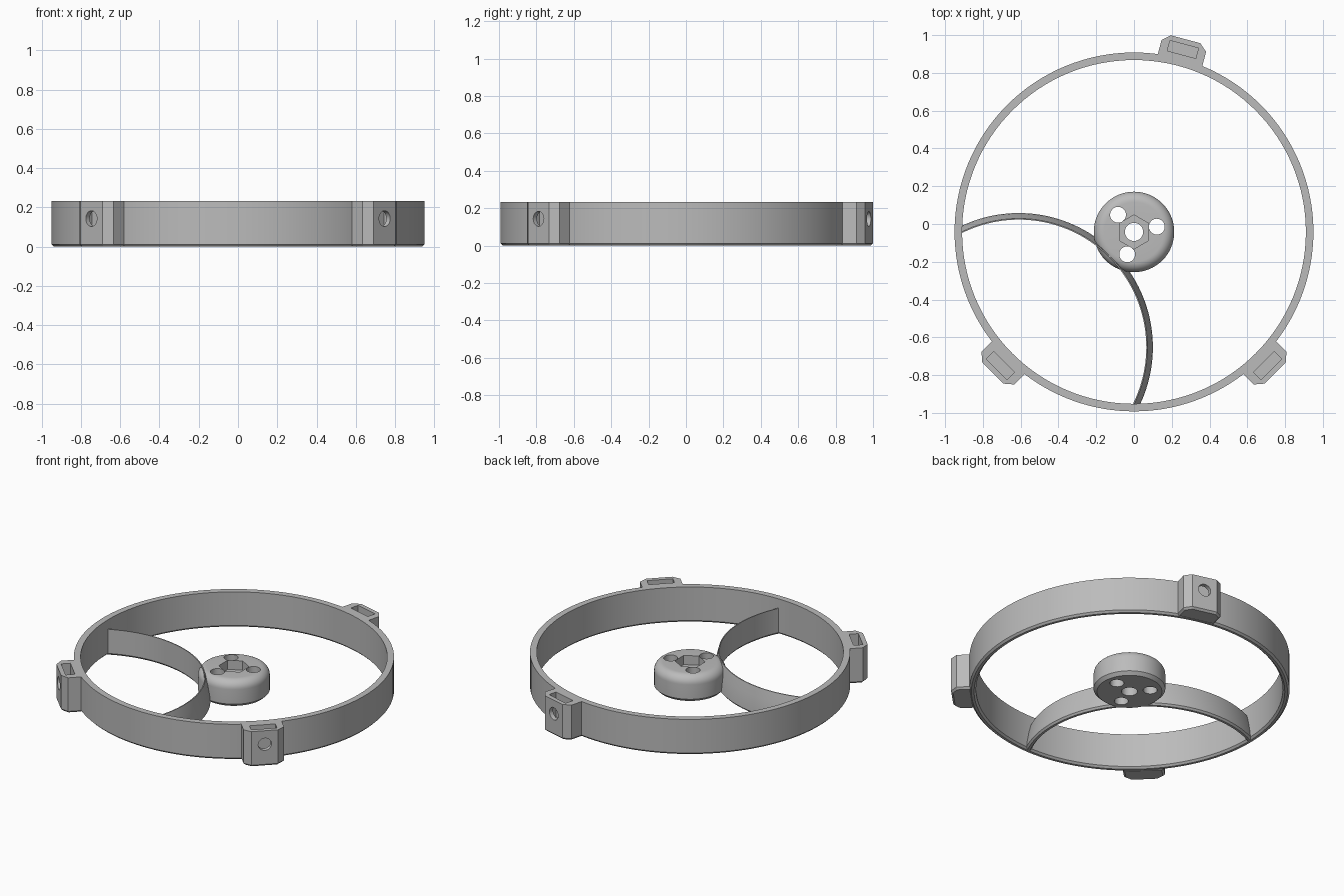
import bpy, bmesh
from math import sin, cos, pi, radians
from mathutils import Matrix, Vector

if "Cube" in bpy.data.objects:
    bpy.data.objects.remove(bpy.data.objects["Cube"])

grey = bpy.data.materials.new("plain_grey")
grey.use_nodes = True
grey.diffuse_color = (0.5, 0.5, 0.5, 1)
grey.node_tree.nodes["Principled BSDF"].inputs["Base Color"].default_value = (0.5, 0.5, 0.5, 1)

CENTRE = Vector((0, -0.042, 0))
HEIGHT = 0.232


def make_object(name, bm, matrix=Matrix()):
    bmesh.ops.recalc_face_normals(bm, faces=bm.faces)
    mesh = bpy.data.meshes.new(name)
    bm.to_mesh(mesh)
    bm.free()
    mesh.transform(matrix)
    mesh.materials.append(grey)
    obj = bpy.data.objects.new(name, mesh)
    bpy.context.collection.objects.link(obj)
    return obj


def sweep(name, profile, start, end, steps, matrix):
    """Turn a closed (radius, z) profile about the z axis."""
    bm = bmesh.new()
    full = abs(end - start - 2 * pi) < 1e-6
    rows = []
    for i in range(steps if full else steps + 1):
        a = start + (end - start) * i / steps
        rows.append([bm.verts.new((r * cos(a), r * sin(a), z)) for r, z in profile])
    n = len(profile)
    for i in range(steps):
        a, b = rows[i], rows[(i + 1) % len(rows)]
        for j in range(n):
            k = (j + 1) % n
            bm.faces.new((a[j], b[j], b[k], a[k]))
    if not full:
        bm.faces.new(rows[0])
        bm.faces.new(rows[-1])
    return make_object(name, bm, matrix)


def prism(name, outline, z0, z1, matrix, chamfer=0):
    bm = bmesh.new()
    base = bm.faces.new([bm.verts.new((x, y, z0)) for x, y in outline])
    top = bmesh.ops.extrude_face_region(bm, geom=[base])["geom"]
    verts = [v for v in top if isinstance(v, bmesh.types.BMVert)]
    bmesh.ops.translate(bm, vec=(0, 0, z1 - z0), verts=verts)
    if chamfer:
        edges = [e for e in bm.edges if all(v.co.z < z0 + 1e-5 for v in e.verts)]
        bmesh.ops.bevel(bm, geom=edges, offset=chamfer, segments=1, affect='EDGES')
    return make_object(name, bm, matrix)


def circle(radius, sides, phase=0):
    return [(radius * cos(phase + 2 * pi * i / sides), radius * sin(phase + 2 * pi * i / sides))
            for i in range(sides)]


def carve(obj, cutters):
    for c in cutters:
        mod = obj.modifiers.new("cut", 'BOOLEAN')
        mod.operation = 'DIFFERENCE'
        mod.solver = 'EXACT'
        mod.object = c
    graph = bpy.context.evaluated_depsgraph_get()
    mesh = bpy.data.meshes.new_from_object(obj.evaluated_get(graph))
    obj.modifiers.clear()
    obj.data = mesh
    for c in cutters:
        bpy.data.objects.remove(c)


def smooth(obj):
    bpy.ops.object.select_all(action='DESELECT')
    obj.select_set(True)
    bpy.context.view_layer.objects.active = obj
    bpy.ops.object.shade_smooth_by_angle(angle=radians(28))


at_centre = Matrix.Translation(CENTRE)

# Outer ring with a small chamfer along the bottom
c = 0.012
ring = sweep("outer_ring", [(0.91 + c, 0), (0.95 - c, 0), (0.95, c), (0.95, HEIGHT),
                            (0.91, HEIGHT), (0.91, c)], 0, 2 * pi, 128, at_centre)
smooth(ring)

# Curved spoke, tapering towards its top edge
spoke = sweep("curved_spoke", [(0.675, c), (0.685, 0), (0.70, 0), (0.71, c), (0.706, 0.05),
                               (0.695, 0.11), (0.681, 0.17), (0.675, 0.17)],
              radians(-27.6), radians(117.6), 64,
              Matrix.Translation(CENTRE + Vector((-0.61, -0.61, 0))))
smooth(spoke)

# Hub with a rounded top edge, nut pocket and through holes
top, fillet, hub_r = 0.17, 0.055, 0.213
rounded = [(hub_r - fillet + fillet * cos(a), top - fillet + fillet * sin(a))
           for a in [pi / 2 * i / 8 for i in range(9)]]
outline = [(hub_r - 0.02, 0), (hub_r, 0.02)] + rounded
hub = sweep("hub", [(0.048, 0)] + outline + [(0.048, top)], 0, 2 * pi, 64, at_centre)
cutters = [prism("nut_pocket_cutter", circle(0.09, 6, pi / 2), 0.11, 0.3, at_centre)]
for angle in (13, 133, 253):
    place = at_centre @ Matrix.Rotation(radians(angle), 4, 'Z') @ Matrix.Translation((0.124, 0, 0))
    cutters.append(prism("hub_hole_cutter", circle(0.042, 32), -0.1, 0.3, place))
carve(hub, cutters)
smooth(hub)

# Mounting lugs, each with a nut slot from above and a bolt hole from outside
half = [(0.93, 0.122), (1.02, 0.122), (1.056, 0.08)]
lug_outline = half + [(x, -y) for x, y in reversed(half)]
slot_outline = [(0.972, -0.078), (1.028, -0.078), (1.028, 0.078), (0.972, 0.078)]
for name, angle in (("back", 75), ("front_right", 225), ("front_left", 315)):
    place = at_centre @ Matrix.Rotation(radians(angle), 4, 'Z')
    lug = prism(name + "_lug", lug_outline, 0, HEIGHT, place, c)
    slot = prism("slot_cutter", slot_outline, 0.07, 0.4, place)
    bolt_axis = place @ Matrix.Translation((1.0, 0, 0.143)) @ Matrix.Rotation(pi / 2, 4, 'Y')
    bolt = prism("bolt_cutter", circle(0.04, 32), 0, 0.2, bolt_axis)
    carve(lug, [slot, bolt])
    smooth(lug)
